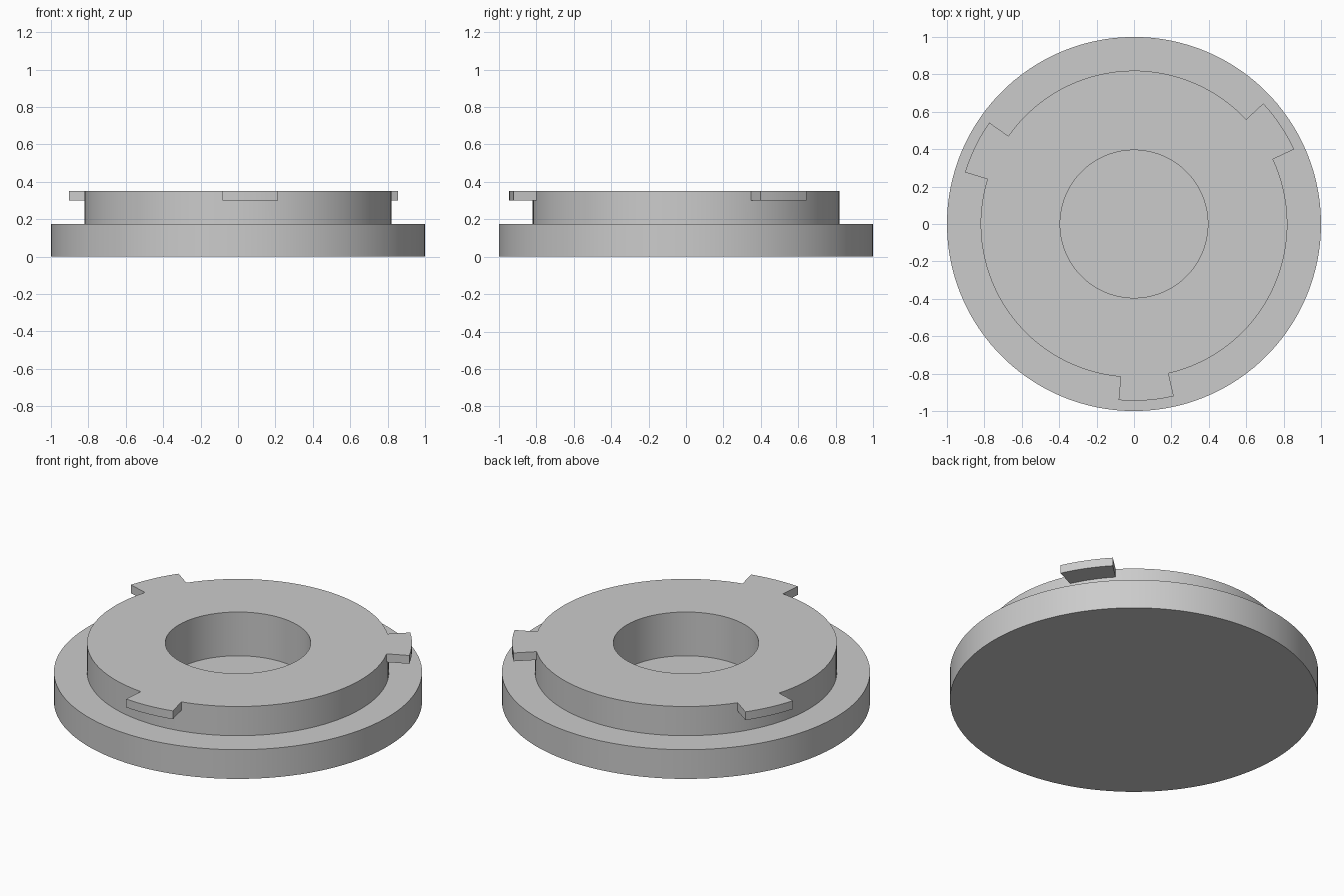
import bpy
import bmesh
from math import atan2, degrees, radians, tau
from mathutils import Matrix

if "Cube" in bpy.data.objects:
    bpy.data.objects.remove(bpy.data.objects["Cube"], do_unlink=True)

SEGMENTS = 120
COLLAR_R, TAB_R = 0.82, 0.945
TOP, TAB_BOTTOM, STEP, BORE_FLOOR = 0.35, 0.30, 0.175, 0.0875
BORE_R = 0.395
TAB_CENTRES = (-86, 34, 154)
TAB_HALF_WIDTH = 9

grey = bpy.data.materials.new("plain_grey")
grey.use_nodes = True
colour = (0.6, 0.6, 0.6, 1)
grey.diffuse_color = colour
grey.node_tree.nodes["Principled BSDF"].inputs["Base Color"].default_value = colour

# Stepped disc with a blind bore, turned from one profile
profile = [(0, BORE_FLOOR), (BORE_R, BORE_FLOOR), (BORE_R, TOP), (COLLAR_R, TOP),
           (COLLAR_R, TAB_BOTTOM), (COLLAR_R, STEP), (1, STEP), (1, 0), (0, 0)]
bm = bmesh.new()
verts = [bm.verts.new((r, 0, z)) for r, z in profile]
edges = [bm.edges.new(pair) for pair in zip(verts, verts[1:])]
bmesh.ops.spin(bm, geom=verts + edges, cent=(0, 0, 0), axis=(0, 0, 1),
               angle=tau, steps=SEGMENTS)
bmesh.ops.remove_doubles(bm, verts=bm.verts[:], dist=0.0005)
# Line the segment edges up with the tab sides
bmesh.ops.rotate(bm, verts=bm.verts[:], cent=(0, 0, 0),
                 matrix=Matrix.Rotation(radians(1), 3, "Z"))
bmesh.ops.recalc_face_normals(bm, faces=bm.faces[:])


# Three locking tabs pulled outward from the collar's upper band
def in_tab(face):
    c = face.calc_center_median()
    if not (TAB_BOTTOM < c.z < TOP and c.xy.length > BORE_R + 0.1):
        return False
    angle = degrees(atan2(c.y, c.x))
    return any(abs((angle - t + 180) % 360 - 180) < TAB_HALF_WIDTH
               for t in TAB_CENTRES)


result = bmesh.ops.extrude_face_region(bm, geom=[f for f in bm.faces if in_tab(f)])
for v in result["geom"]:
    if isinstance(v, bmesh.types.BMVert):
        v.co.xy = v.co.xy * (TAB_R / COLLAR_R)
bmesh.ops.recalc_face_normals(bm, faces=bm.faces[:])

mesh = bpy.data.meshes.new("locking_cap")
bm.to_mesh(mesh)
bm.free()
mesh.materials.append(grey)
cap = bpy.data.objects.new("locking_cap", mesh)
bpy.context.collection.objects.link(cap)

bpy.ops.object.select_all(action="DESELECT")
cap.select_set(True)
bpy.context.view_layer.objects.active = cap
bpy.ops.object.shade_smooth_by_angle(angle=radians(30))
